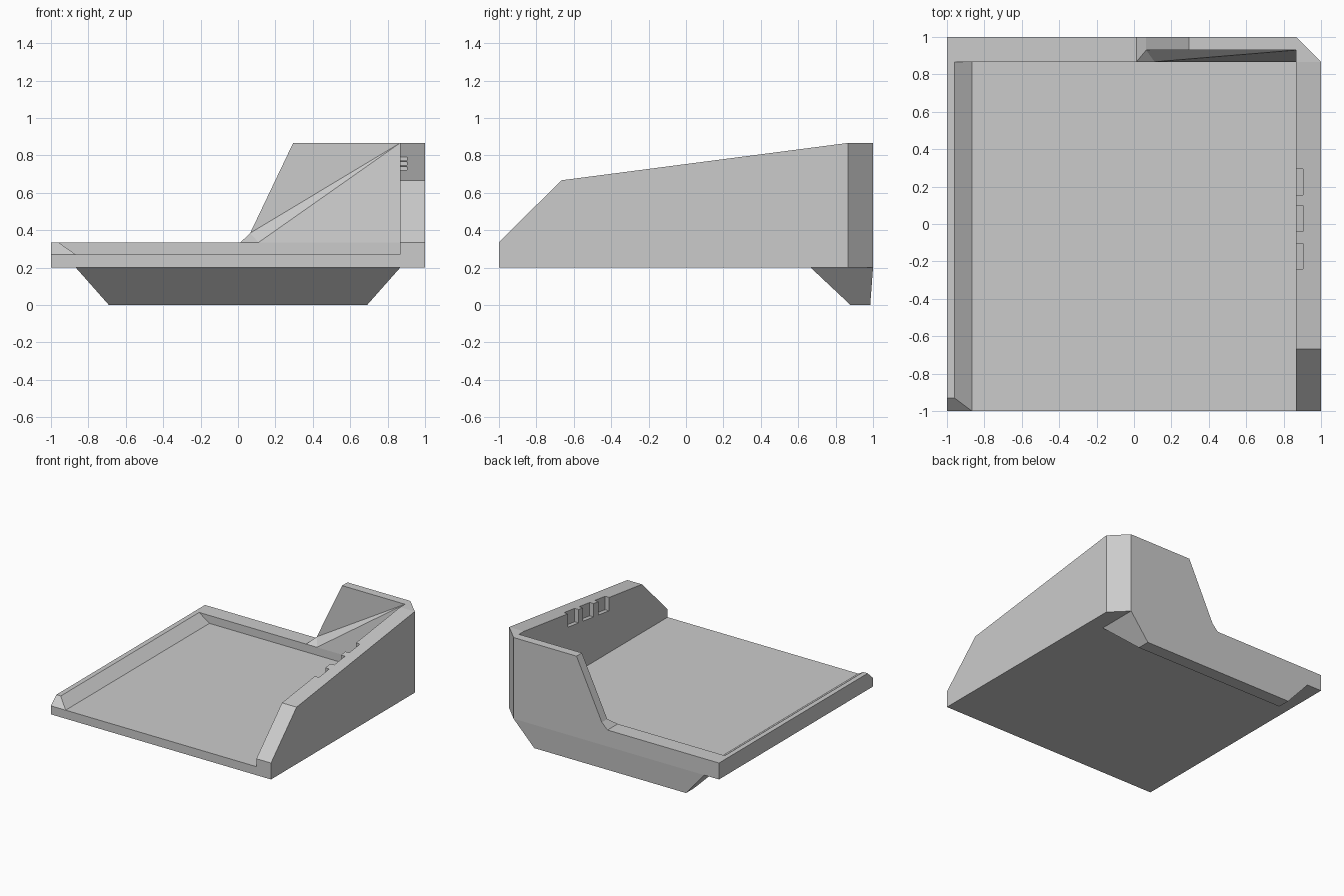
import bpy, bmesh
from mathutils import Vector

if "Cube" in bpy.data.objects:
    bpy.data.objects.remove(bpy.data.objects["Cube"])


def make(name, verts, faces):
    me = bpy.data.meshes.new(name)
    bm = bmesh.new()
    vs = [bm.verts.new(v) for v in verts]
    for f in faces:
        bm.faces.new([vs[i] for i in f])
    bmesh.ops.recalc_face_normals(bm, faces=bm.faces)
    bm.to_mesh(me)
    bm.free()
    ob = bpy.data.objects.new(name, me)
    bpy.context.collection.objects.link(ob)
    return ob


def loft(name, a, b):
    """Solid between two matching loops."""
    n = len(a)
    faces = [list(range(n)), list(range(n, 2 * n))]
    faces += [(i, (i + 1) % n, n + (i + 1) % n, n + i) for i in range(n)]
    return make(name, list(a) + list(b), faces)


def boolean(target, part, op):
    m = target.modifiers.new(part.name, 'BOOLEAN')
    m.operation, m.object, m.solver = op, part, 'EXACT'
    bpy.context.view_layer.update()
    dg = bpy.context.evaluated_depsgraph_get()
    me = bpy.data.meshes.new_from_object(target.evaluated_get(dg))
    target.modifiers.clear()
    target.data = me
    bpy.data.objects.remove(part)


# floor with the clipped back right corner
T = 0.867
plan = [(-1, -1), (1, -1), (1, T), (T, 1), (-1, 1)]
tray = loft("tray_body", [(x, y, .2) for x, y in plan], [(x, y, .27) for x, y in plan])

# right wall, corner clipped to match the floor
side = [(-1, .2), (-1, .335), (-.667, .667), (T, T), (1, T), (1, .2)]
right_wall = loft("right_wall", [(T, y, z) for y, z in side], [(1, y, z) for y, z in side])
bm = bmesh.new()
bm.from_mesh(right_wall.data)
cut = bmesh.ops.bisect_plane(bm, geom=bm.verts[:] + bm.edges[:] + bm.faces[:], dist=1e-5,
                             plane_co=(1, T, 0), plane_no=Vector((1, 1, 0)).normalized(),
                             clear_outer=True)
bmesh.ops.holes_fill(bm, edges=[e for e in bm.edges if e.is_boundary])
bmesh.ops.recalc_face_normals(bm, faces=bm.faces)
bm.to_mesh(right_wall.data)
bm.free()

# three notches in the right wall's top edge
for y0, y1 in ((-.24, -.105), (-.04, .1), (.155, .295)):
    def top(y):
        return .667 + .1304 * (y + .667)
    prof = [(y0, top(y0) - .11), (y1, top(y1) - .11), (y1, 1), (y0, 1)]
    notch = loft("notch_cutter", [(.8, y, z) for y, z in prof], [(.903, y, z) for y, z in prof])
    boolean(right_wall, notch, 'DIFFERENCE')

# low back lip
lip = [(T, .2), (1, .2), (1, .335), (T, .335)]
back_lip = loft("back_lip", [(-1, y, z) for y, z in lip], [(T, y, z) for y, z in lip])

# tall back wall with leaning inner face and swept left edge
back_wall = make("back_wall", [
    (.013, 1, .335), (.065, 1, .385), (.295, 1, T), (T, 1, T), (T, 1, .335),
    (.013, T, .335), (.065, .93, .385), (.295, .93, T), (T, .93, T), (T, T, .335),
    (.11, T, .335)],
    [(0, 1, 2, 3, 4), (0, 1, 6, 5), (1, 2, 7, 6), (2, 3, 8, 7), (5, 6, 10),
     (10, 6, 8), (6, 7, 8), (10, 8, 9), (3, 4, 9, 8), (0, 5, 10, 9, 4)])

# left lip, sloped inside and at its front end
left_lip = loft("left_lip",
                [(-1, -1, .27), (-T, -1, .27), (-T, T, .27), (-1, T, .27)],
                [(-1, -.93, .335), (-.96, -.93, .335), (-.96, T, .335), (-1, T, .335)])

# tapered foot under the back edge
foot = loft("foot",
            [(-T, .667, .2), (T, .667, .2), (T, 1, .2), (-T, 1, .2)],
            [(-.69, .88, 0), (.69, .88, 0), (.69, .985, 0), (-.69, .985, 0)])

for part in (right_wall, back_lip, back_wall, left_lip, foot):
    boolean(tray, part, 'UNION')
